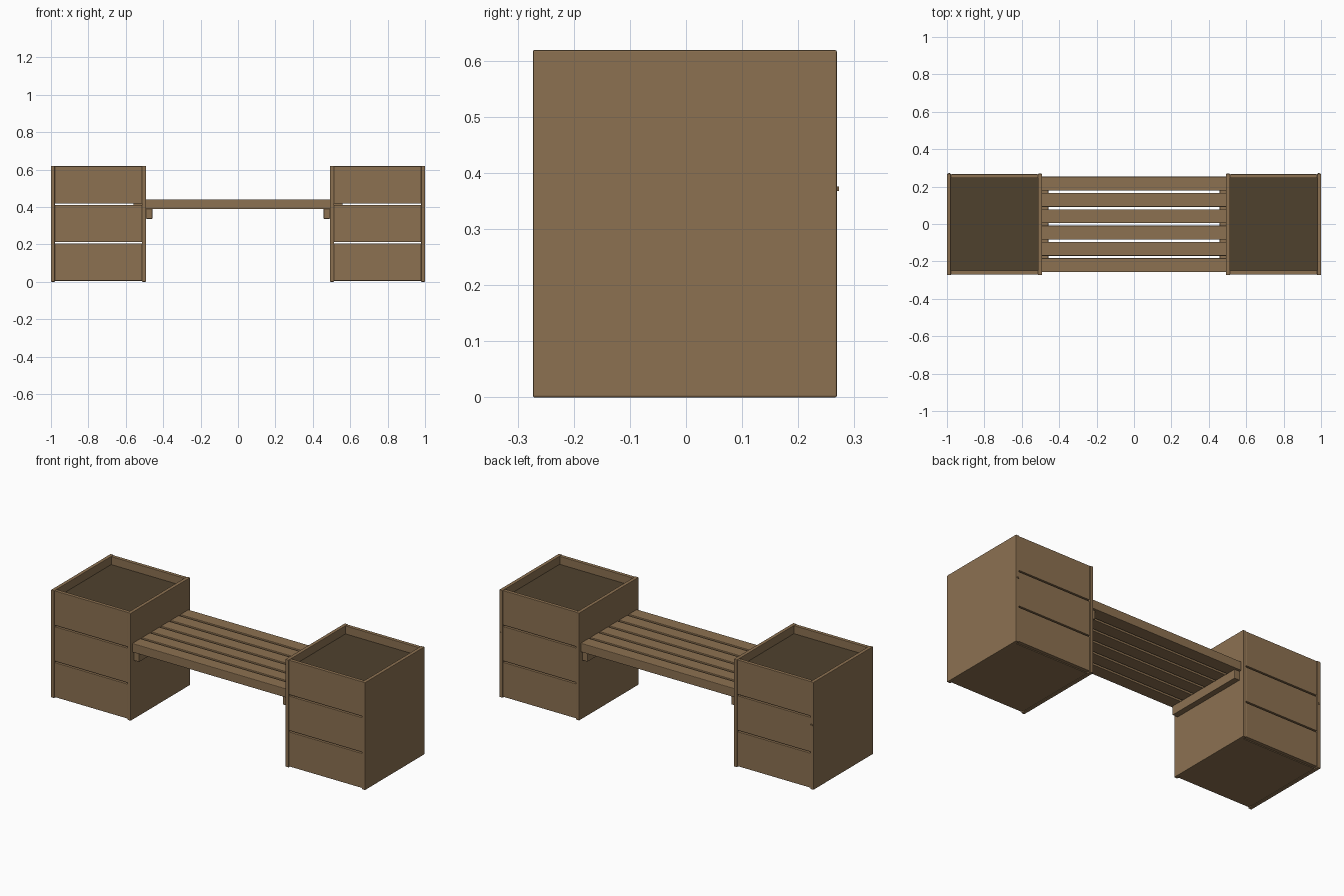
import bpy

if "Cube" in bpy.data.objects:
    bpy.data.objects.remove(bpy.data.objects["Cube"])


def material(name, rgb):
    m = bpy.data.materials.new(name)
    m.diffuse_color = (*rgb, 1)
    m.use_nodes = True
    m.node_tree.nodes["Principled BSDF"].inputs["Base Color"].default_value = m.diffuse_color
    return m


wood = material("brown wood", (0.265, 0.166, 0.083))
soil = material("dark soil", (0.078, 0.053, 0.027))
CY = -0.002  # small depth offset of the whole carcass


def box(name, x, y, z, mat=wood, bevel=0.0):
    """Box from (min, max) ranges on each axis."""
    bpy.ops.mesh.primitive_cube_add(
        size=1, location=[(a + b) / 2 for a, b in (x, y, z)])
    ob = bpy.context.object
    ob.name = name
    ob.scale = [abs(b - a) for a, b in (x, y, z)]
    bpy.ops.object.transform_apply(location=False, rotation=False, scale=True)
    ob.data.materials.append(mat)
    if bevel:
        mod = ob.modifiers.new("soft edges", 'BEVEL')
        mod.width = bevel
        mod.segments = 2
    return ob


def span(s, a, b):
    """Mirror an x range to side s."""
    return tuple(sorted((s * a, s * b)))


for s, side in ((-1, "left"), (1, "right")):
    # Solid side panels of the planter
    for part, a, b in (("outer", 0.979, 1.0), ("inner", 0.492, 0.513)):
        box(f"{side}_planter_{part}_panel", span(s, a, b),
            (CY - 0.271, CY + 0.271), (0, 0.619), bevel=0.003)
    # Three planks on the front and the back
    for f, face in ((-1, "front"), (1, "back")):
        for i in range(3):
            z = 0.006 + i * 0.2065
            box(f"{side}_planter_{face}_plank_{i + 1}", span(s, 0.513, 0.979),
                tuple(sorted((CY + f * 0.247, CY + f * 0.268))),
                (z, z + 0.199), bevel=0.002)
    # Floor board and soil
    box(f"{side}_planter_floor", span(s, 0.513, 0.979),
        (CY - 0.246, CY + 0.246), (0.003, 0.024))
    box(f"{side}_planter_soil", span(s, 0.513, 0.979),
        (CY - 0.247, CY + 0.247), (0.53, 0.572), soil)
    # Small peg on the back edge of the outer panel
    box(f"{side}_planter_peg", span(s, 0.985, 0.993),
        (0.26, 0.273), (0.368, 0.376))
    # Cleat carrying the seat
    box(f"{side}_seat_cleat", span(s, 0.458, 0.492),
        (CY - 0.243, CY + 0.243), (0.337, 0.389), bevel=0.002)

# Seat slats, running into the planters
for i in range(6):
    y = CY - 0.255 + i * 0.0872
    box(f"seat_slat_{i + 1}", (-0.56, 0.56), (y, y + 0.074),
        (0.389, 0.44), bevel=0.003)
